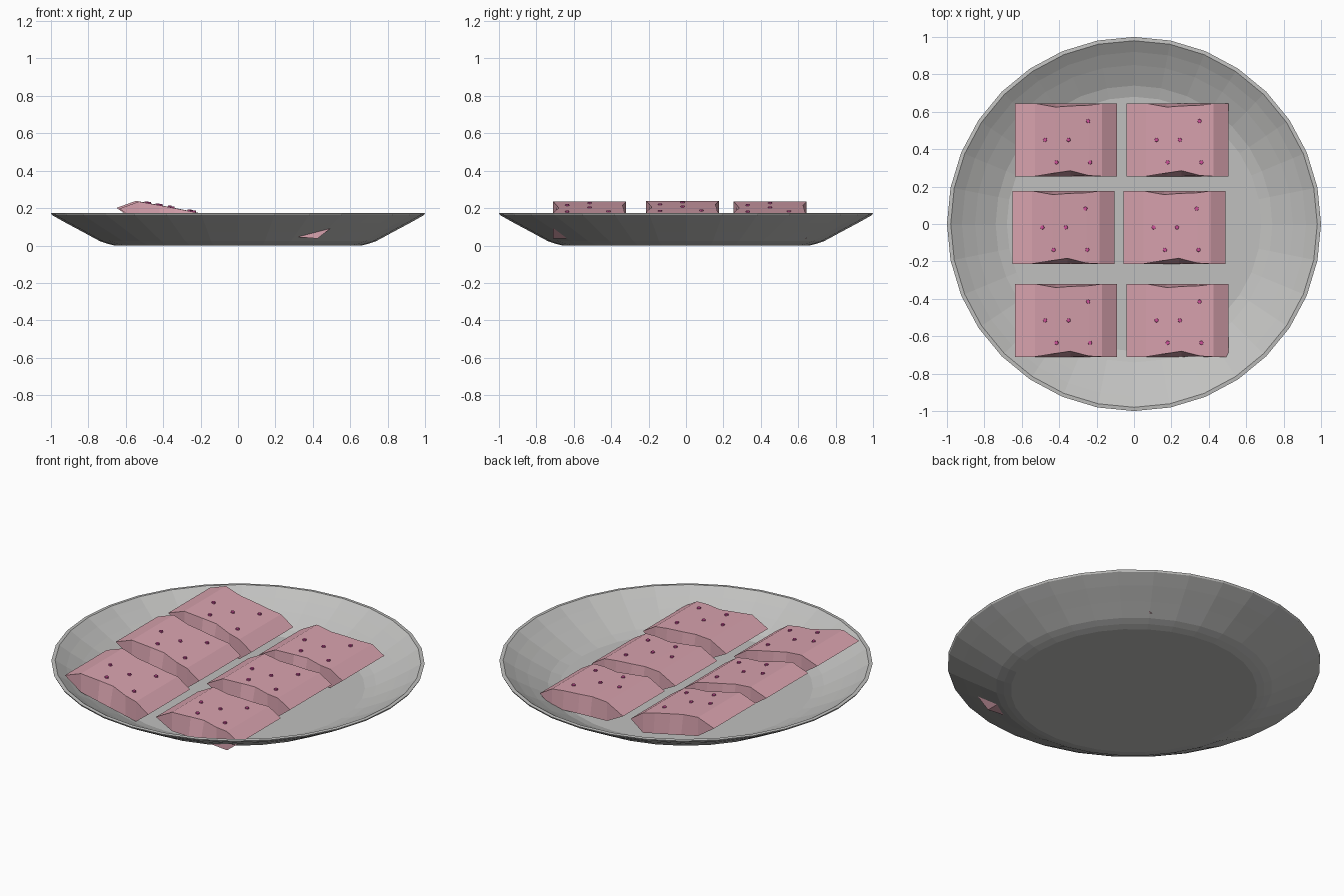
import bpy, bmesh, math

if "Cube" in bpy.data.objects:
    bpy.data.objects.remove(bpy.data.objects["Cube"])

def material(name, rgb):
    m = bpy.data.materials.new(name)
    m.diffuse_color = (*rgb, 1)
    m.use_nodes = True
    m.node_tree.nodes["Principled BSDF"].inputs["Base Color"].default_value = m.diffuse_color
    return m

GREY = material("plate grey", (0.53, 0.53, 0.52))
PINK = material("slice pink", (0.69, 0.365, 0.425))
MAGENTA = material("dot magenta", (0.62, 0.08, 0.32))

def finish(bm, name, mat):
    bmesh.ops.remove_doubles(bm, verts=bm.verts, dist=1e-5)
    bmesh.ops.recalc_face_normals(bm, faces=bm.faces)
    me = bpy.data.meshes.new(name)
    bm.to_mesh(me)
    bm.free()
    me.materials.append(mat)
    ob = bpy.data.objects.new(name, me)
    bpy.context.collection.objects.link(ob)
    return ob

# Plate: lathed profile (radius, height), from the floor over the rim to the base
N = 32
profile = [(0.68, 0.026), (0.74, 0.043), (0.85, 0.097), (0.92, 0.136), (0.98, 0.175),
           (1.0, 0.173), (0.995, 0.163), (0.92, 0.121), (0.83, 0.073),
           (0.74, 0.024), (0.70, 0.010), (0.66, 0.0)]
bm = bmesh.new()
rings = [[bm.verts.new((r * math.sin(2 * math.pi * i / N), r * math.cos(2 * math.pi * i / N), z))
          for i in range(N)] for r, z in profile]
for a, b in zip(rings, rings[1:]):
    for i in range(N):
        j = (i + 1) % N
        bm.faces.new((a[i], a[j], b[j], b[i]))
bm.faces.new(rings[0])
bm.faces.new(rings[-1])
finish(bm, "plate", GREY)

# Slice stations: x, then (top, bottom) heights; the two ends taper to an edge
XS = [-0.635, -0.53, -0.42, -0.34, -0.24, -0.17, -0.09]
FRONT_DENT = [0, 0, 0.018, 0.03, 0.004, 0, 0]
BACK_DENT = [0, 0, 0.02, 0.014, 0.01, 0, 0]
LEFT = [(0.197, 0.197), (0.235, 0.125), (0.215, 0.101), (0.20, 0.084),
        (0.18, 0.063), (0.165, 0.048), (0.11, 0.11)]
RIGHT = [(0.11, 0.11), (0.166, 0.055), (0.161, 0.051), (0.157, 0.048),
         (0.152, 0.043), (0.148, 0.037), (0.10, 0.10)]
DOTS = [(-0.475, 0), (-0.35, 0), (-0.245, 0.1), (-0.415, -0.12), (-0.235, -0.12)]
HALF = 0.195

def top_height(heights, x):
    for k in range(len(XS) - 1):
        if XS[k] <= x <= XS[k + 1]:
            t = (x - XS[k]) / (XS[k + 1] - XS[k])
            return heights[k][0] * (1 - t) + heights[k + 1][0] * t

def make_slice(label, heights, dx, cy, dz):
    # Slice body
    bm = bmesh.new()
    cols = []
    for x, (t, b), f, k in zip(XS, heights, FRONT_DENT, BACK_DENT):
        cols.append([bm.verts.new((x + dx, cy + y, z + dz)) for y, z in
                     ((-HALF + f, t), (HALF - k, t), (HALF, b), (-HALF, b))])
    for a, b in zip(cols, cols[1:]):
        for i in range(4):
            j = (i + 1) % 4
            bm.faces.new((a[i], a[j], b[j], b[i]))
    bmesh.ops.remove_doubles(bm, verts=bm.verts, dist=1e-5)
    bmesh.ops.dissolve_degenerate(bm, edges=bm.edges, dist=1e-5)
    finish(bm, "slice_" + label, PINK)
    # Dots on the slice
    bm = bmesh.new()
    for x, y in DOTS:
        z = top_height(heights, x) + dz
        g = bmesh.ops.create_cone(bm, cap_ends=True, segments=8, radius1=0.012,
                                  radius2=0.010, depth=0.014)
        bmesh.ops.translate(bm, verts=g["verts"], vec=(x + dx, cy + y, z))
    finish(bm, "dots_" + label, MAGENTA)

for row, cy, sx, dz in (("back", 0.45, 0, 0), ("middle", -0.018, -0.015, 0.004), ("front", -0.515, 0, 0)):
    make_slice(row + "_left", LEFT, sx, cy, dz)
    make_slice(row + "_right", RIGHT, sx + 0.595, cy, dz)
